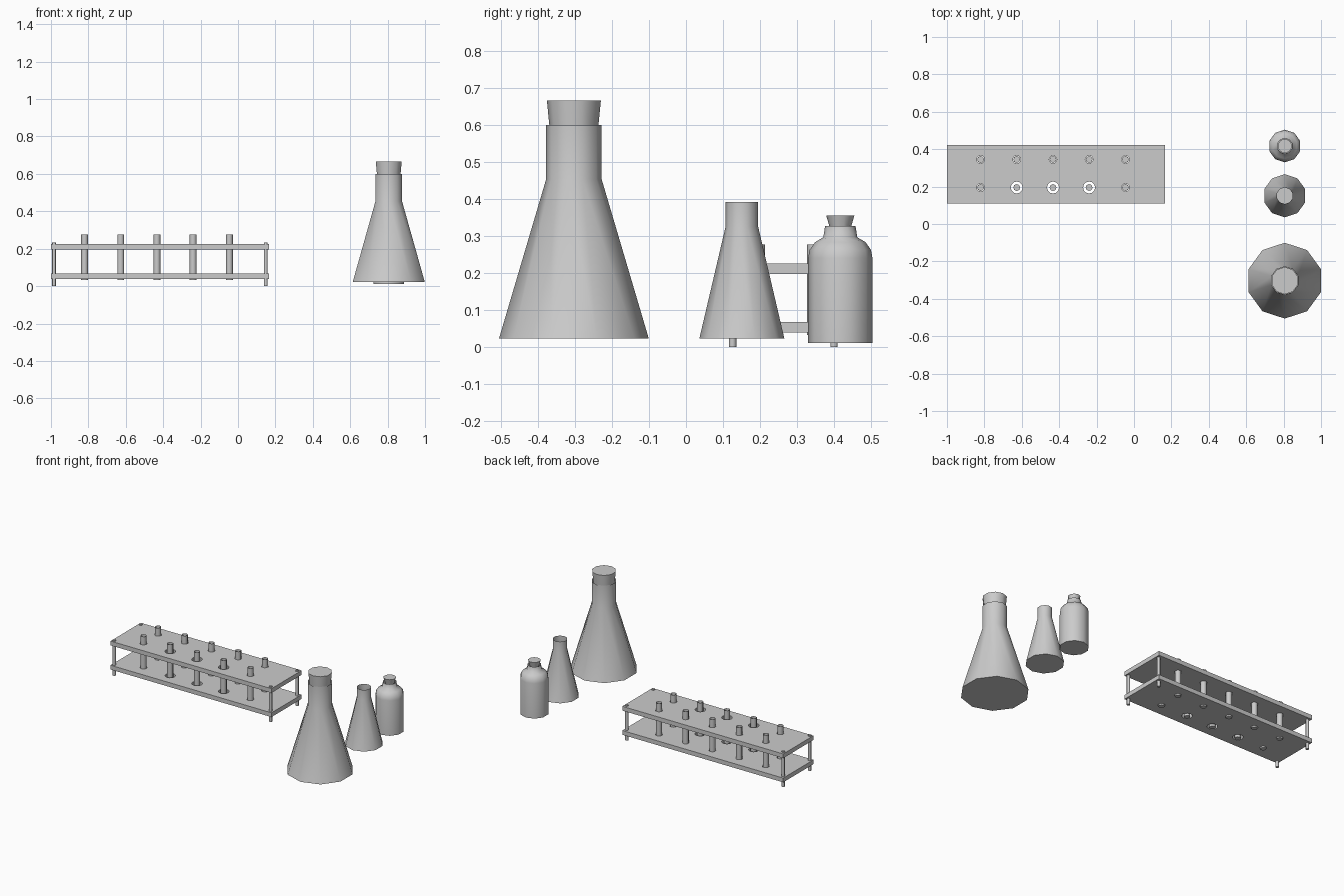
import bpy, bmesh, math

if "Cube" in bpy.data.objects:
    bpy.data.objects.remove(bpy.data.objects["Cube"])


def finish(bm, name, smooth=True):
    bmesh.ops.recalc_face_normals(bm, faces=bm.faces)
    mesh = bpy.data.meshes.new(name)
    bm.to_mesh(mesh)
    bm.free()
    ob = bpy.data.objects.new(name, mesh)
    bpy.context.collection.objects.link(ob)
    if smooth:
        bpy.ops.object.select_all(action='DESELECT')
        bpy.context.view_layer.objects.active = ob
        ob.select_set(True)
        bpy.ops.object.shade_smooth_by_angle(angle=math.radians(50))
    return ob


def lathe(name, x, y, profile, sides=10, top=False):
    """Stack rings of (radius, height), closed below and optionally above."""
    bm = bmesh.new()
    rings = []
    for r, z in profile:
        rings.append([bm.verts.new((x + r * math.sin(2 * math.pi * i / sides),
                                    y + r * math.cos(2 * math.pi * i / sides), z))
                      for i in range(sides)])
    for a, b in zip(rings, rings[1:]):
        for i in range(sides):
            j = (i + 1) % sides
            bm.faces.new((a[i], a[j], b[j], b[i]))
    bm.faces.new(rings[0])
    if top:
        bm.faces.new(rings[-1])
    return finish(bm, name)


def box(name, x0, x1, y0, y1, z0, z1):
    bm = bmesh.new()
    bmesh.ops.create_cube(bm, size=1)
    for v in bm.verts:
        v.co = ((x0 + x1) / 2 + v.co.x * (x1 - x0),
                (y0 + y1) / 2 + v.co.y * (y1 - y0),
                (z0 + z1) / 2 + v.co.z * (z1 - z0))
    return finish(bm, name, False)


# Glassware with open necks
X = 0.806
lathe("large_flask", X, -0.303, [(0.2025, 0.022), (0.075, 0.453), (0.075, 0.60)])
lathe("large_flask_stopper", X, -0.303, [(0.064, 0.575), (0.073, 0.666)], top=True)
lathe("small_flask", X, 0.151, [(0.115, 0.022), (0.044, 0.325), (0.044, 0.392)])
lathe("bottle", X, 0.417, [(0.087, 0.011), (0.087, 0.24), (0.083, 0.262), (0.068, 0.283),
                           (0.046, 0.296), (0.041, 0.327)])
lathe("bottle_stopper", X, 0.417, [(0.025, 0.31), (0.038, 0.355)], top=True)

# Rack plates
plates = [box("rack_lower_plate", -1.0, 0.165, 0.11, 0.423, 0.039, 0.067),
          box("rack_upper_plate", -1.0, 0.165, 0.11, 0.423, 0.197, 0.225)]

# Test tubes and the holes they stand in
cutters = []
for col, tx in enumerate((-0.82, -0.627, -0.433, -0.24, -0.046)):
    for row, ty in enumerate((0.195, 0.345)):
        lathe(f"test_tube_{row}_{col}", tx, ty, [(0.0185, 0.032), (0.0185, 0.277)], 8)
        r = 0.032 if row == 0 and col in (1, 2, 3) else 0.021
        cutters.append(lathe(f"hole_cutter_{row}_{col}", tx, ty, [(r, 0.01), (r, 0.26)], 12, True))
for plate in plates:
    for c in cutters:
        mod = plate.modifiers.new("hole", 'BOOLEAN')
        mod.operation = 'DIFFERENCE'
        mod.solver = 'EXACT'
        mod.object = c
        bpy.context.view_layer.objects.active = plate
        bpy.ops.object.modifier_apply(modifier=mod.name)
for c in cutters:
    bpy.data.objects.remove(c, do_unlink=True)

# Rack legs
for i, lx in enumerate((-0.984, 0.148)):
    for j, ly in enumerate((0.126, 0.40)):
        lathe(f"rack_leg_{i}_{j}", lx, ly, [(0.01, 0.0), (0.01, 0.232)], 8, True)
